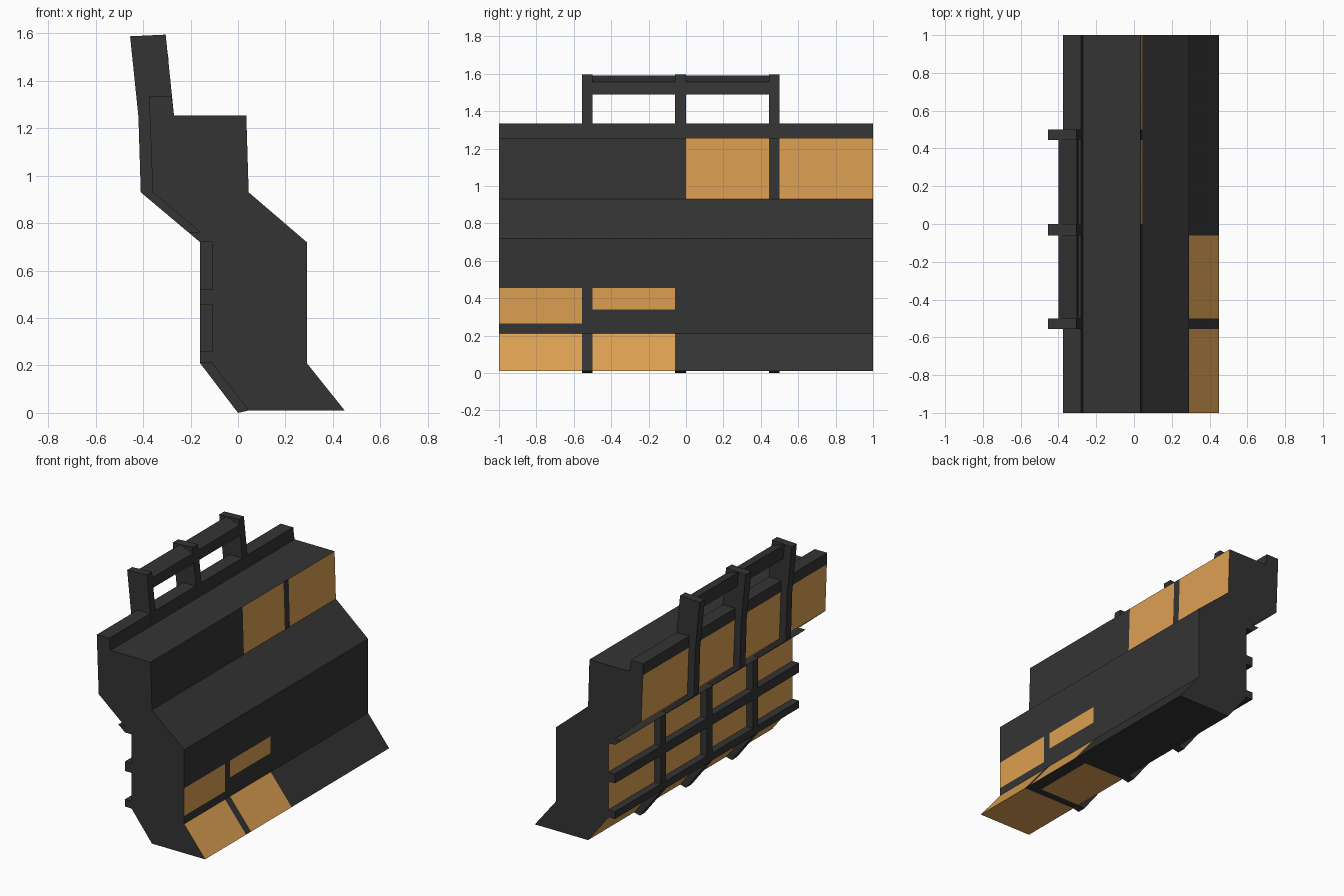
import bpy, bmesh

if "Cube" in bpy.data.objects:
    bpy.data.objects.remove(bpy.data.objects["Cube"])


def material(name, rgb):
    m = bpy.data.materials.new(name)
    m.diffuse_color = (*rgb, 1)
    m.use_nodes = True
    m.node_tree.nodes["Principled BSDF"].inputs["Base Color"].default_value = m.diffuse_color
    return m


DARK = material("dark_frame", (0.034, 0.034, 0.034))
ORANGE = material("orange_panel", (0.72, 0.35, 0.085))


def extrude(name, profile, ys, orange=None):
    """Sweep an (x, z) profile through the y stations; orange maps edge -> bays."""
    orange = orange or {}
    bm = bmesh.new()
    rings = [[bm.verts.new((x, y, z)) for x, z in profile] for y in ys]
    n = len(profile)
    for b in range(len(ys) - 1):
        for i in range(n):
            j = (i + 1) % n
            f = bm.faces.new((rings[b][i], rings[b][j], rings[b + 1][j], rings[b + 1][i]))
            f.material_index = int(b in orange.get(i, ()))
    bm.faces.new(rings[0])
    bm.faces.new(rings[-1][::-1])
    bmesh.ops.recalc_face_normals(bm, faces=bm.faces[:])
    me = bpy.data.meshes.new(name)
    bm.to_mesh(me)
    bm.free()
    me.materials.append(DARK)
    me.materials.append(ORANGE)
    ob = bpy.data.objects.new(name, me)
    bpy.context.collection.objects.link(ob)
    return ob


# Wall body: stepped section, with colour bays between the rib positions
ys = [-1, -0.555, -0.5, -0.06, 0, 0.445, 0.5, 1]
body = [(0.045, 0.01), (0.36, 0.01), (0.45, 0.01), (0.29, 0.21), (0.29, 0.265),
        (0.29, 0.34), (0.29, 0.455), (0.29, 0.72), (0.045, 0.93), (0.035, 1.255),
        (-0.27, 1.255), (-0.28, 1.335), (-0.375, 1.335), (-0.372, 1.255),
        (-0.36, 0.93), (-0.11, 0.72), (-0.11, 0.21)]
every = (0, 2, 4, 6)
extrude("wall_body", body, ys, {
    0: (0, 2), 1: (0,),                      # underside
    2: (0, 2), 4: (0,), 5: (0, 2),           # lower front
    8: (4, 6),                               # upper front
    13: every, 14: every, 15: every, 16: every})  # back

# Vertical ribs running up the back into the handrail posts
rib = [(0, 0), (-0.16, 0.21), (-0.16, 0.72), (-0.41, 0.93), (-0.42, 1.25),
       (-0.455, 1.588), (-0.305, 1.595), (-0.27, 1.255), (-0.33, 0.95),
       (-0.09, 0.74), (-0.09, 0.22), (0.045, 0.01)]
for k, b in enumerate((1, 3, 5)):
    extrude(f"vertical_rib_{k + 1}", rib, ys[b:b + 2])

# Horizontal ribs across the back
for k, (z0, z1) in enumerate(((0.21, 0.26), (0.455, 0.52))):
    extrude(f"horizontal_rib_{k + 1}",
            [(-0.16, z0), (-0.10, z0), (-0.10, z1), (-0.16, z1)], (-1, 1))
extrude("overhang_rib", [(-0.11, 0.72), (-0.16, 0.72), (-0.21, 0.762), (-0.16, 0.762)], (-1, 1))

# Handrail bars between the posts
bar = [(-0.293, 1.49), (-0.302, 1.555), (-0.40, 1.59), (-0.39, 1.49)]
for k, b in enumerate((2, 4)):
    extrude(f"handrail_bar_{k + 1}", bar, ys[b:b + 2])
